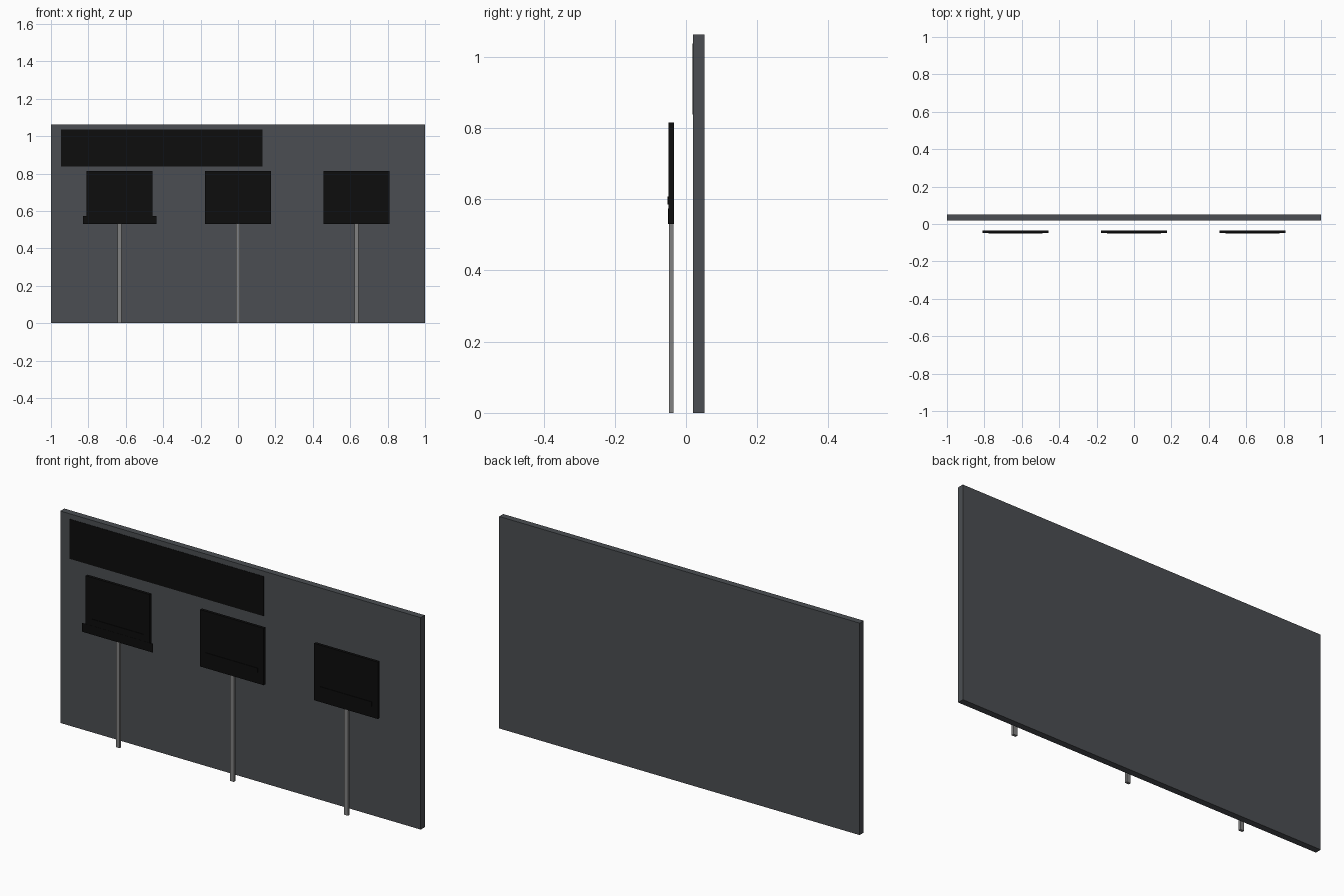
import bpy

if "Cube" in bpy.data.objects:
    bpy.data.objects.remove(bpy.data.objects["Cube"], do_unlink=True)


def material(name, rgb):
    m = bpy.data.materials.new(name)
    m.use_nodes = True
    m.diffuse_color = (*rgb, 1)
    bsdf = next(n for n in m.node_tree.nodes if n.type == 'BSDF_PRINCIPLED')
    bsdf.inputs["Base Color"].default_value = (*rgb, 1)
    return m


def box(name, x, y, z, mat):
    """Box from (min, max) ranges along each axis."""
    ranges = (x, y, z)
    bpy.ops.mesh.primitive_cube_add(size=1, location=[(a + b) / 2 for a, b in ranges])
    ob = bpy.context.object
    ob.name = name
    ob.scale = [b - a for a, b in ranges]
    bpy.ops.object.transform_apply(location=False, rotation=False, scale=True)
    ob.data.materials.append(mat)
    return ob


slate = material("slate grey", (0.07, 0.076, 0.084))
black = material("black", (0.004, 0.004, 0.004))
steel = material("post grey", (0.22, 0.22, 0.22))

# Back wall and its header panel
box("back_wall", (-1, 1), (0.02, 0.052), (0, 1.063), slate)
box("header_panel", (-0.947, 0.13), (0.018, 0.021), (0.838, 1.037), black)

# Three signs on posts, each with a thin caption plate
for side, cx in (("right", -0.634), ("middle", 0.0), ("left", 0.633)):
    box(side + "_post", (cx - 0.0105, cx + 0.0105), (-0.048, -0.035), (0, 0.54), steel)
    box(side + "_board", (cx - 0.177, cx + 0.177), (-0.049, -0.034), (0.53, 0.815), black)
    box(side + "_caption_plate", (cx - 0.145, cx + 0.145), (-0.052, -0.0485),
        (0.585, 0.608), black)

# Wider strip along the foot of one board
box("right_board_strip", (-0.83, -0.437), (-0.0505, -0.0495), (0.53, 0.574), black)
